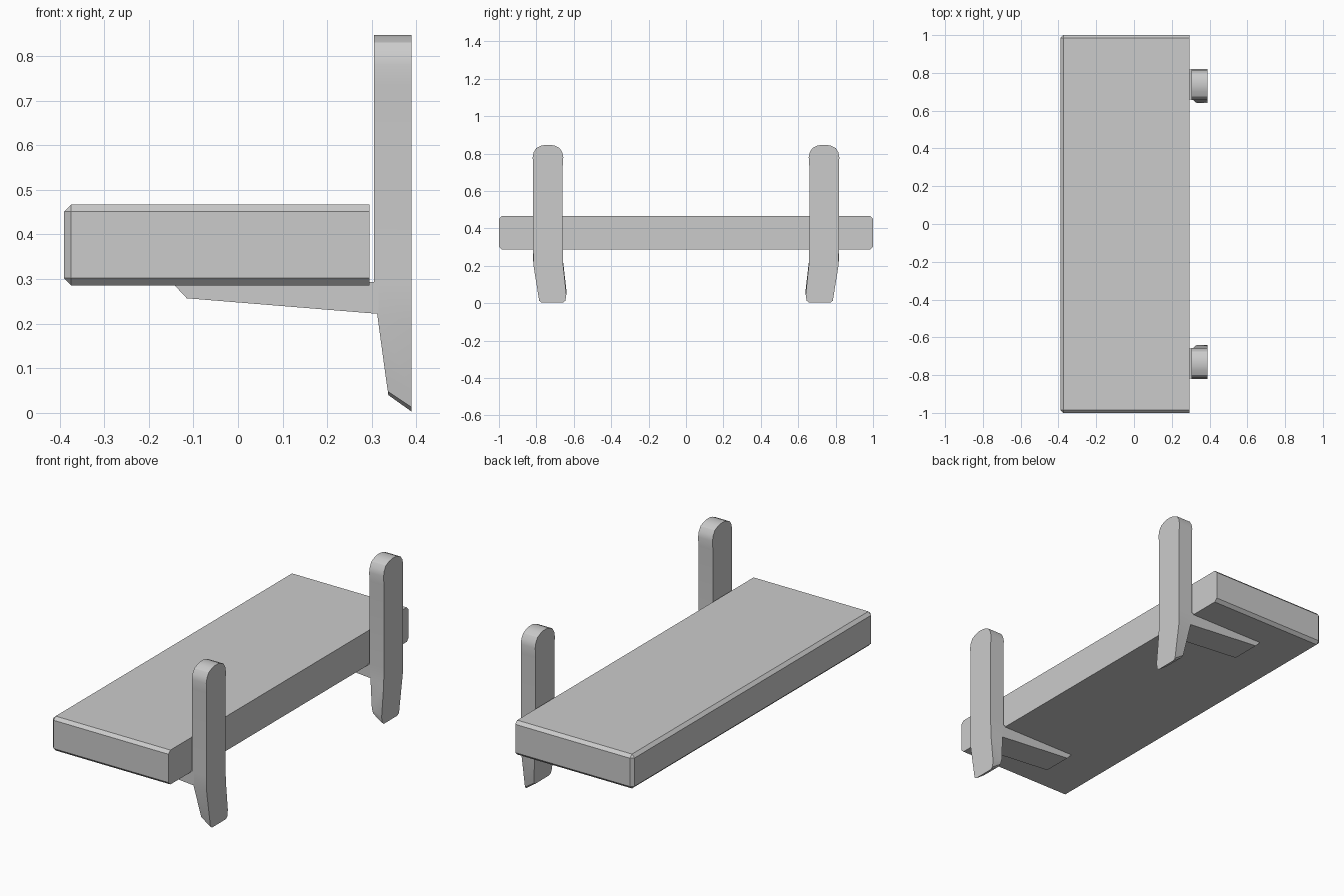
import bpy, bmesh

if "Cube" in bpy.data.objects:
    bpy.data.objects.remove(bpy.data.objects["Cube"])


def make_object(name, bm, smooth=False):
    bmesh.ops.recalc_face_normals(bm, faces=bm.faces)
    mesh = bpy.data.meshes.new(name)
    bm.to_mesh(mesh)
    bm.free()
    ob = bpy.data.objects.new(name, mesh)
    bpy.context.collection.objects.link(ob)
    if smooth:
        bpy.ops.object.select_all(action='DESELECT')
        ob.select_set(True)
        bpy.context.view_layer.objects.active = ob
        bpy.ops.object.shade_smooth_by_angle(angle=0.5)
    return ob


def loft(name, rings, smooth=False):
    """Skin a stack of equal-length vertex rings and cap both ends."""
    bm = bmesh.new()
    rows = [[bm.verts.new(p) for p in ring] for ring in rings]
    n = len(rows[0])
    for a, b in zip(rows, rows[1:]):
        for i in range(n):
            j = (i + 1) % n
            bm.faces.new((a[i], a[j], b[j], b[i]))
    bm.faces.new(rows[0])
    bm.faces.new(rows[-1])
    return make_object(name, bm, smooth)


def mirror_y(ob):
    mod = ob.modifiers.new("mirror", 'MIRROR')
    mod.use_axis = (False, True, False)
    mod.use_mirror_merge = False


# Shelf board: chamfered everywhere except around the wall-side face
X0, X1, Z0, Z1 = -0.39, 0.295, 0.286, 0.467
bm = bmesh.new()
bmesh.ops.create_cube(bm, size=1)
for v in bm.verts:
    v.co = (X1 if v.co.x > 0 else X0, v.co.y * 2, Z1 if v.co.z > 0 else Z0)
edges = [e for e in bm.edges if min(v.co.x for v in e.verts) < 0]
bmesh.ops.bevel(bm, geom=edges, offset=0.016, segments=1, affect='EDGES')
make_object("shelf_board", bm)

# Upright: rows of (z at back, z at front, inner y, outer y, front x)
XB = 0.389
rows = [
    (0.003, 0.040, 0.658, 0.772, 0.337),
    (0.013, 0.048, 0.645, 0.785, 0.336),
    (0.045, 0.075, 0.640, 0.790, 0.332),
    (0.205, 0.222, 0.657, 0.816, 0.312),
    (0.293, 0.293, 0.659, 0.817, 0.305),
    (0.735, 0.735, 0.659, 0.817, 0.305),
    (0.780, 0.780, 0.656, 0.820, 0.305),
    (0.808, 0.808, 0.662, 0.814, 0.305),
    (0.830, 0.830, 0.676, 0.800, 0.305),
    (0.842, 0.842, 0.702, 0.774, 0.305),
    (0.847, 0.847, 0.724, 0.752, 0.305),
]
upright = loft("bracket_upright", [
    [(xf, y0, zf), (XB, y0, zb), (XB, y1, zb), (xf, y1, zf)]
    for zb, zf, y0, y1, xf in rows], smooth=True)
mirror_y(upright)

# Tapered arm under the board
profile = [(-0.143, 0.287), (-0.115, 0.257), (0.315, 0.222),
           (0.315, 0.293), (-0.137, 0.293)]
arm = loft("bracket_arm", [[(x, y, z) for x, z in profile]
                           for y in (0.659, 0.817)])
mirror_y(arm)
